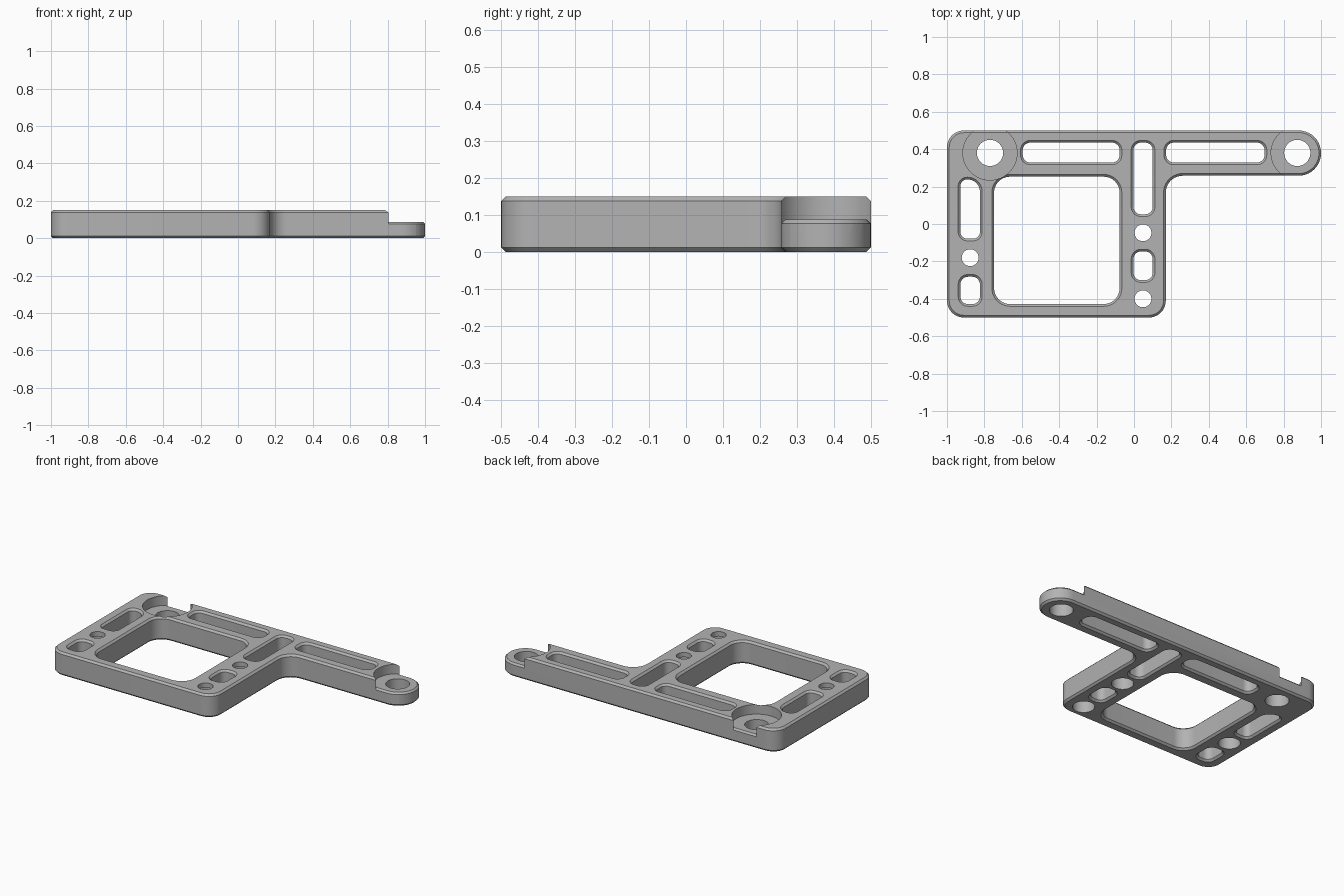
import bpy, bmesh, math
from mathutils import Vector

if "Cube" in bpy.data.objects:
    bpy.data.objects.remove(bpy.data.objects["Cube"], do_unlink=True)

H = 0.15        # plate thickness
C = 0.012       # edge chamfer
FLOOR = 0.088   # height of the bolt seats
SEG = 10        # segments per rounded corner

grey = bpy.data.materials.new("satin_grey")
grey.use_nodes = True
grey.diffuse_color = (0.45, 0.45, 0.45, 1)
grey.node_tree.nodes["Principled BSDF"].inputs["Base Color"].default_value = (0.45, 0.45, 0.45, 1)


def rounded_outline(corners, off):
    """Counter-clockwise (x, y, radius) corners, grown outward by off, as points."""
    pts = []
    n = len(corners)
    for i, (x, y, r) in enumerate(corners):
        p = Vector((x, y))
        a = (p - Vector(corners[i - 1][:2])).normalized()
        b = (Vector(corners[(i + 1) % n][:2]) - p).normalized()
        turn = 1 if a.x * b.y - a.y * b.x > 0 else -1
        p = p + (b - a) * (-off * turn)
        radius = r + off * turn
        centre = p + (b - a) * radius
        for k in range(SEG + 1):
            t = k / SEG * math.pi / 2
            pts.append(centre - b * radius * math.cos(t) + a * radius * math.sin(t))
    return pts


def prism(name, corners, levels):
    """Stack of offset outlines given as (height, offset)."""
    bm = bmesh.new()
    rings = [[bm.verts.new((p.x, p.y, z)) for p in rounded_outline(corners, off)]
             for z, off in levels]
    n = len(rings[0])
    for lo, hi in zip(rings, rings[1:]):
        for i in range(n):
            j = (i + 1) % n
            bm.faces.new((lo[i], lo[j], hi[j], hi[i]))
    bm.faces.new(rings[0][::-1])
    bm.faces.new(rings[-1])
    bmesh.ops.recalc_face_normals(bm, faces=bm.faces)
    mesh = bpy.data.meshes.new(name)
    bm.to_mesh(mesh)
    bm.free()
    mesh.materials.append(grey)
    obj = bpy.data.objects.new(name, mesh)
    bpy.context.collection.objects.link(obj)
    return obj


def cylinder(name, x, y, r, z0, z1):
    bpy.ops.mesh.primitive_cylinder_add(vertices=64, radius=r, depth=z1 - z0,
                                        location=(x, y, (z0 + z1) / 2))
    obj = bpy.context.object
    obj.name = name
    obj.data.materials.append(grey)
    return obj


def cut(target, cutter):
    cutter.hide_render = True
    bpy.context.view_layer.update()
    mod = target.modifiers.new("cut", "BOOLEAN")
    mod.operation = "DIFFERENCE"
    mod.solver = "EXACT"
    mod.object = cutter
    bpy.context.view_layer.objects.active = target
    bpy.ops.object.modifier_apply(modifier=mod.name)
    bpy.data.objects.remove(cutter, do_unlink=True)


def slot(x0, x1, y0, y1, r, r_top_right=None):
    """Through opening, chamfered at both faces; sizes are at the outer rim."""
    rect = [(x0 + C, y0 + C, r), (x1 - C, y0 + C, r),
            (x1 - C, y1 - C, r_top_right or r), (x0 + C, y1 - C, r)]
    e = 0.01
    return prism("slot_cutter", rect,
                 [(-e, C + e), (C, 0), (H - C, 0), (H + e, C + e)])


# Main plate: square frame with an arm to the left
outline = [(-1, -0.5, 0.09), (0.17, -0.5, 0.09), (0.17, 0.258, 0.09),
           (1, 0.258, 0.12), (1, 0.5, 0.12), (-1, 0.5, 0.09)]
plate = prism("bracket_plate", outline, [(0, -C), (C, 0), (H - C, 0), (H, -C)])

# Bolt seats: round recesses that leave a chamfered low shelf, then bolt holes
for x, r in ((-0.77, 0.145), (0.873, 0.14)):
    seat = cylinder("seat_cutter", x, 0.38, r, 0.04, 0.3)
    shelf = prism("shelf_cutter", outline,
                  [(0, 0.001), (FLOOR - C, 0.001), (FLOOR, 0.001 - C)])
    cut(seat, shelf)
    cut(plate, seat)
    cut(plate, cylinder("bolt_hole_cutter", x, 0.38, 0.07, -0.1, 0.3))

# Large window and lightening slots
cut(plate, slot(-0.76, -0.065, -0.44, 0.265, 0.085))
cut(plate, slot(-0.607, -0.065, 0.317, 0.447, 0.04))
cut(plate, slot(0.16, 0.71, 0.317, 0.447, 0.04))
cut(plate, slot(-0.015, 0.112, 0.04, 0.447, 0.04))
cut(plate, slot(-0.015, 0.112, -0.312, -0.135, 0.04))
cut(plate, slot(-0.94, -0.812, -0.09, 0.25, 0.035, 0.065))
cut(plate, slot(-0.94, -0.812, -0.44, -0.27, 0.04))

# Screw holes, widened from below
for x, y in ((-0.876, -0.18), (0.048, -0.047), (0.048, -0.4)):
    cut(plate, cylinder("screw_hole_cutter", x, y, 0.045, -0.1, 0.3))
    cut(plate, cylinder("screw_head_cutter", x, y, 0.065, -0.1, 0.12))

bpy.ops.object.select_all(action="DESELECT")
plate.select_set(True)
bpy.context.view_layer.objects.active = plate
bpy.ops.object.shade_smooth_by_angle(angle=math.radians(30))
